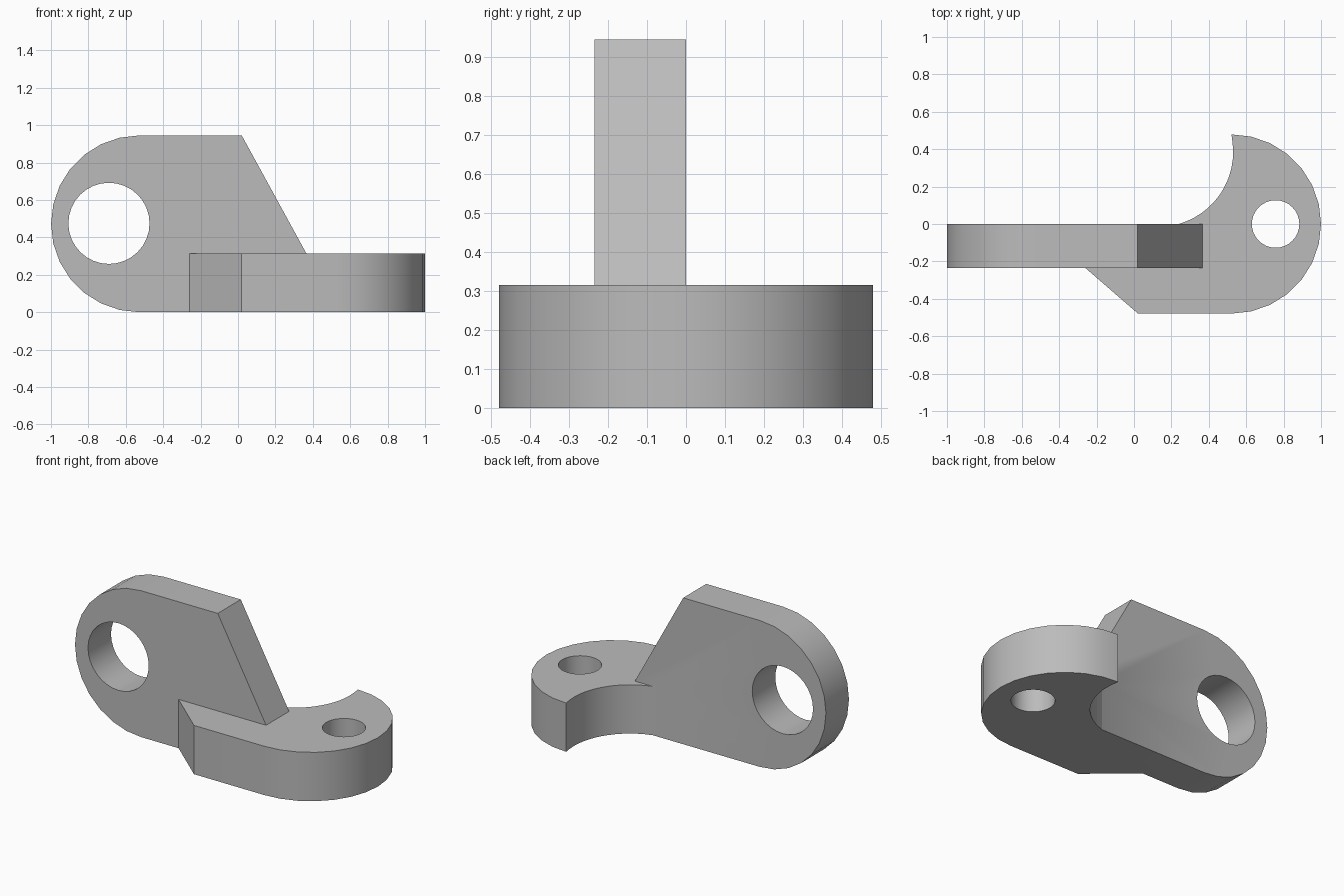
import bpy, bmesh
from math import cos, sin, pi, radians, atan2
from mathutils import Vector

cube = bpy.data.objects.get("Cube")
if cube:
    bpy.data.objects.remove(cube, do_unlink=True)

grey = bpy.data.materials.new("plain grey")
grey.use_nodes = True
grey.diffuse_color = (0.5, 0.5, 0.5, 1)
grey.node_tree.nodes["Principled BSDF"].inputs["Base Color"].default_value = grey.diffuse_color


def arc(cx, cy, r, start, end, steps):
    angles = [radians(start + (end - start) * i / steps) for i in range(steps + 1)]
    return [(cx + r * cos(a), cy + r * sin(a)) for a in angles]


def extrude(name, outline, low, high, upright=False):
    """Extrude a 2D outline along z, or along y when upright."""
    def place(p, depth):
        return Vector((p[0], depth, p[1]) if upright else (p[0], p[1], depth))
    bm = bmesh.new()
    face = bm.faces.new([bm.verts.new(place(p, low)) for p in outline])
    result = bmesh.ops.extrude_face_region(bm, geom=[face])
    moved = [v for v in result["geom"] if isinstance(v, bmesh.types.BMVert)]
    bmesh.ops.translate(bm, verts=moved, vec=place((0, 0), high - low))
    bmesh.ops.recalc_face_normals(bm, faces=bm.faces)
    mesh = bpy.data.meshes.new(name)
    bm.to_mesh(mesh)
    bm.free()
    mesh.materials.append(grey)
    obj = bpy.data.objects.new(name, mesh)
    bpy.context.collection.objects.link(obj)
    return obj


def combine(target, other, operation):
    mod = target.modifiers.new(operation.lower(), "BOOLEAN")
    mod.operation, mod.solver, mod.object = operation, "EXACT", other
    bpy.context.view_layer.objects.active = target
    bpy.ops.object.modifier_apply(modifier=mod.name)
    bpy.data.objects.remove(other, do_unlink=True)


# Upright lug: rounded end, flat top, slanted end sinking into the base
lug_profile = arc(-0.527, 0.4725, 0.4725, 90, 270, 14)
lug_profile += [(0.24, 0), (0.365, 0.315), (0.02, 0.945)]
bracket = extrude("bracket", lug_profile, -0.235, 0, upright=True)

# Flat hook: rounded outer end, concave bite behind, angled shoulder
hook_outline = [(-0.26, -0.235), (0.02, -0.478)]
hook_outline += arc(0.521, 0, 0.479, -90, 90, 14)
bite_start = atan2(0.479 - 0.385, 0.521 - 0.13) * 180 / pi
bite_end = atan2(-0.385, 0.24 - 0.13) * 180 / pi
hook_outline += arc(0.13, 0.385, 0.4, bite_start, bite_end, 14)[1:]
hook = extrude("hook", hook_outline, 0, 0.315)
combine(bracket, hook, "UNION")

# Round holes through the lug and the hook
lug_hole = extrude("lug_hole", arc(-0.69, 0.475, 0.217, 0, 348.75, 31), -0.4, 0.2, upright=True)
combine(bracket, lug_hole, "DIFFERENCE")
hook_hole = extrude("hook_hole", arc(0.757, 0, 0.127, 0, 348.75, 31), -0.2, 0.5)
combine(bracket, hook_hole, "DIFFERENCE")

bpy.ops.object.select_all(action="DESELECT")
bracket.select_set(True)
bpy.context.view_layer.objects.active = bracket
bpy.ops.object.shade_smooth_by_angle(angle=radians(30))
